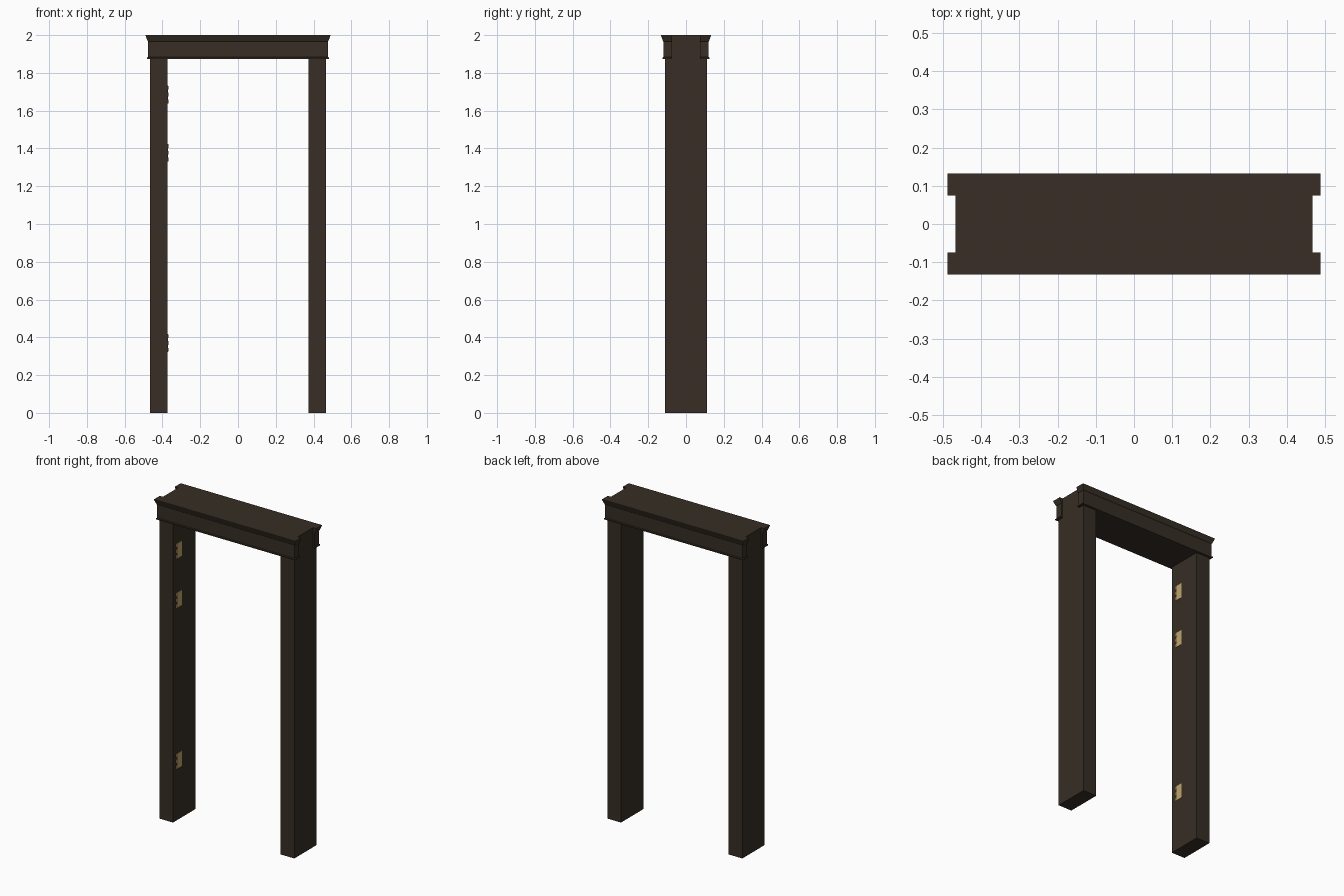
import bpy, bmesh, math
from mathutils import Matrix

if "Cube" in bpy.data.objects:
    bpy.data.objects.remove(bpy.data.objects["Cube"])


def material(name, rgb):
    m = bpy.data.materials.new(name)
    m.diffuse_color = (*rgb, 1)
    m.use_nodes = True
    m.node_tree.nodes["Principled BSDF"].inputs["Base Color"].default_value = m.diffuse_color
    return m


WOOD = material("dark_wood", (0.038, 0.027, 0.018))
BRASS = material("brass", (0.52, 0.37, 0.155))

OUT, INN, DEP, TOP, LINTEL = 0.467, 0.373, 0.11, 2.0, 1.874


def finish(bm, name, mat):
    bmesh.ops.recalc_face_normals(bm, faces=bm.faces)
    me = bpy.data.meshes.new(name)
    bm.to_mesh(me)
    bm.free()
    me.materials.append(mat)
    ob = bpy.data.objects.new(name, me)
    bpy.context.collection.objects.link(ob)
    return ob


def box(bm, lo, hi):
    size = [b - a for a, b in zip(lo, hi)]
    mid = [(a + b) / 2 for a, b in zip(lo, hi)]
    bmesh.ops.create_cube(bm, size=1, matrix=Matrix.Translation(mid) @ Matrix.Diagonal((*size, 1)))


# door frame: U-shaped outline extruded through the wall depth
bm = bmesh.new()
outline = [(-OUT, 0), (-INN, 0), (-INN, LINTEL), (INN, LINTEL),
           (INN, 0), (OUT, 0), (OUT, TOP), (-OUT, TOP)]
face = bm.faces.new([bm.verts.new((x, -DEP, z)) for x, z in outline])
ext = bmesh.ops.extrude_face_region(bm, geom=[face])
bmesh.ops.translate(bm, vec=(0, 2 * DEP, 0),
                    verts=[v for v in ext["geom"] if isinstance(v, bmesh.types.BMVert)])
finish(bm, "door_frame", WOOD)

# head moulding: profile (offset, height) swept round three sides, front and back
PROFILE = [(0, LINTEL), (0.014, LINTEL), (0.014, 1.881), (0.009, 1.884),
           (0.009, 1.966), (0.012, 1.969), (0.022, 1.996), (0.022, TOP), (0, TOP)]
RETURN = 0.0745
for side, name in ((-1, "front_moulding"), (1, "back_moulding")):
    bm = bmesh.new()
    rings = []
    for sx, corner in ((-1, 0), (-1, 1), (1, 1), (1, 0)):
        rings.append([bm.verts.new((sx * (OUT + o), side * (DEP + o if corner else RETURN), z))
                      for o, z in PROFILE])
    for a, b in zip(rings, rings[1:]):
        for i in range(len(PROFILE) - 1):
            bm.faces.new((a[i], a[i + 1], b[i + 1], b[i]))
    bm.faces.new(rings[0])
    bm.faces.new(rings[-1])
    finish(bm, name, WOOD)

# hinges: thin leaf with three barrel knuckles on the left jamb
HALF = 0.047
for n, zc in enumerate((0.37, 1.377, 1.685)):
    bm = bmesh.new()
    box(bm, (-INN - 0.002, -0.067, zc - HALF), (-INN + 0.002, -0.022, zc + HALF))
    for k in (-1, 0, 1):
        z = zc + k * 0.036
        box(bm, (-INN - 0.002, -0.074, z - 0.010), (-INN + 0.002, -0.067, z + 0.010))
        bmesh.ops.create_cone(bm, cap_ends=True, segments=12, radius1=0.004, radius2=0.004,
                              depth=0.02, matrix=Matrix.Translation((-INN, -0.074, z)))
    finish(bm, f"hinge_{n + 1}", BRASS)
